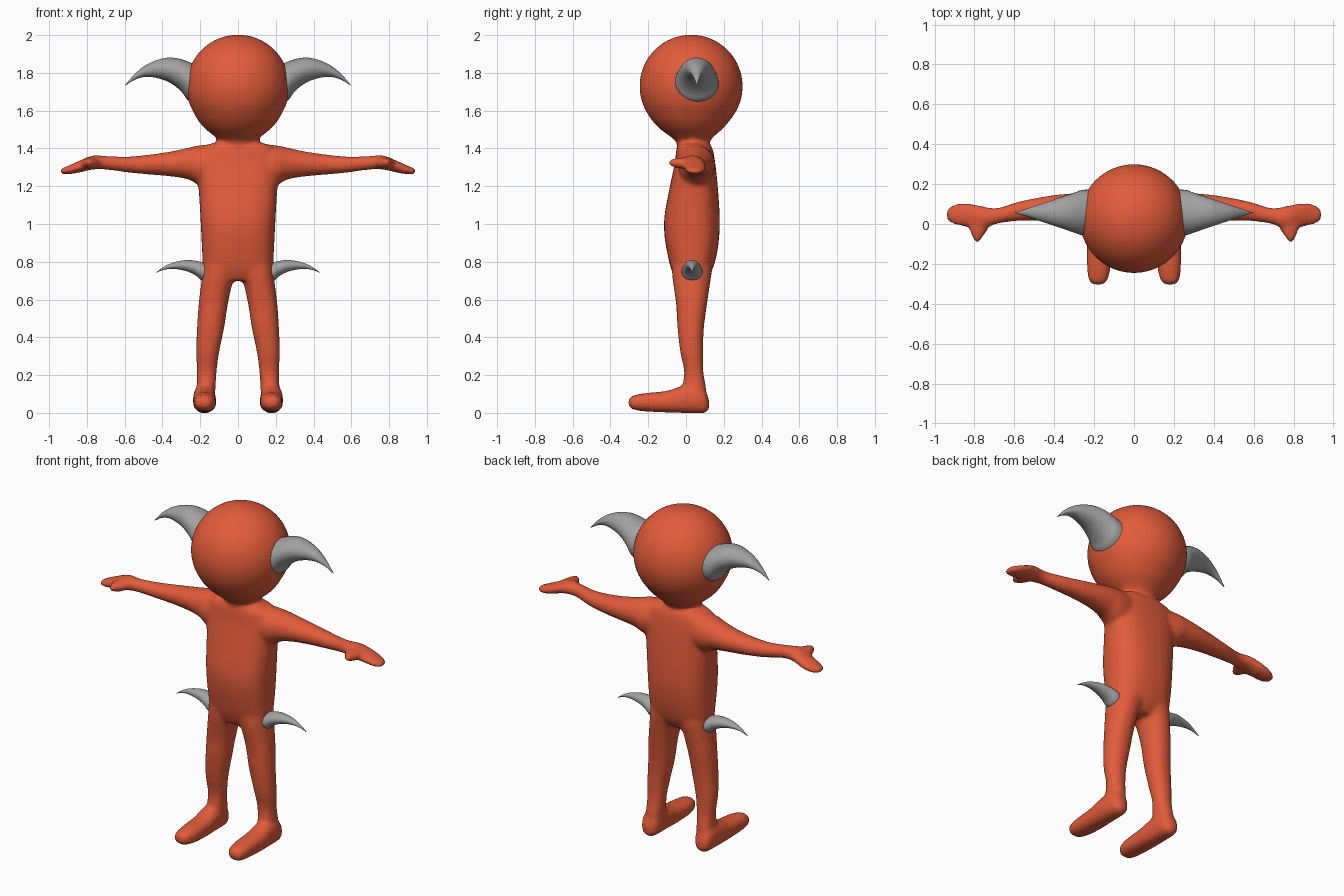
import bpy, bmesh, math


def material(name, rgb):
    m = bpy.data.materials.new(name)
    m.diffuse_color = (*rgb, 1)
    return m


RED = material("orange_red_skin", (0.76, 0.105, 0.042))
GREY = material("grey_horn", (0.36, 0.36, 0.36))


def refine(rows, n=4):
    """Smoothly interpolate the cross-section rows."""
    out = []
    for i in range(len(rows) - 1):
        p0, p1 = rows[max(i - 1, 0)], rows[i]
        p2, p3 = rows[i + 1], rows[min(i + 2, len(rows) - 1)]
        for k in range(n):
            t = k / n
            out.append([0.5 * (2 * b + (c - a) * t + (2 * a - 5 * b + 4 * c - d) * t * t
                               + (3 * b - a - 3 * c + d) * t ** 3)
                        for a, b, c, d in zip(p0, p1, p2, p3)])
    return out + [list(rows[-1])]


def loft(bm, axis, rows, side=1, power=2.0, seg=32):
    """Skin oval sections; row = position, then min/max along the other two axes."""
    rings = []
    for t, a0, a1, b0, b1 in refine(rows):
        ring = []
        for k in range(seg):
            ang = 2 * math.pi * k / seg
            c, s = math.cos(ang), math.sin(ang)
            c = math.copysign(abs(c) ** (2 / power), c)
            s = math.copysign(abs(s) ** (2 / power), s)
            a = (a0 + a1) / 2 + c * (a1 - a0) / 2
            b = (b0 + b1) / 2 + s * (b1 - b0) / 2
            x, y, z = {"x": (t, a, b), "y": (a, t, b), "z": (a, b, t)}[axis]
            ring.append(bm.verts.new((x * side, y, z)))
        rings.append(ring)
    faces = [bm.faces.new(rings[0]), bm.faces.new(rings[-1])]
    for r, q in zip(rings, rings[1:]):
        for k in range(seg):
            j = (k + 1) % seg
            faces.append(bm.faces.new((r[k], r[j], q[j], q[k])))
    bmesh.ops.recalc_face_normals(bm, faces=faces)


def finish(bm, name, mat):
    me = bpy.data.meshes.new(name)
    bm.to_mesh(me)
    bm.free()
    me.materials.append(mat)
    for p in me.polygons:
        p.use_smooth = True
    ob = bpy.data.objects.new(name, me)
    bpy.context.collection.objects.link(ob)
    return ob


body = bmesh.new()

# torso
loft(body, "z", [
    (0.70, -0.17, 0.17, -0.05, 0.10),
    (0.76, -0.185, 0.185, -0.078, 0.14),
    (0.85, -0.19, 0.19, -0.10, 0.165),
    (0.95, -0.195, 0.195, -0.115, 0.177),
    (1.05, -0.20, 0.20, -0.113, 0.178),
    (1.20, -0.21, 0.21, -0.085, 0.168),
    (1.32, -0.225, 0.225, -0.06, 0.155),
    (1.40, -0.20, 0.20, -0.05, 0.14),
    (1.432, -0.12, 0.12, -0.03, 0.115)], power=2.5)

# neck flaring into the round head
loft(body, "z", [
    (1.36, -0.11, 0.11, -0.045, 0.12),
    (1.43, -0.105, 0.105, -0.05, 0.125),
    (1.46, -0.12, 0.12, -0.08, 0.145),
    (1.51, -0.18, 0.18, -0.145, 0.20),
    (1.57, -0.225, 0.225, -0.195, 0.245),
    (1.64, -0.25, 0.25, -0.225, 0.27)])
head = bmesh.ops.create_uvsphere(body, u_segments=48, v_segments=32, radius=0.273)["verts"]
for v in head:
    v.co.y += 0.027
    v.co.z += 1.729

for s in (1, -1):
    # leg
    loft(body, "z", [
        (0.04, 0.125, 0.225, -0.01, 0.11),
        (0.12, 0.12, 0.22, -0.02, 0.108),
        (0.22, 0.113, 0.217, -0.01, 0.092),
        (0.32, 0.10, 0.222, -0.03, 0.09),
        (0.45, 0.073, 0.217, -0.045, 0.095),
        (0.58, 0.053, 0.208, -0.053, 0.112),
        (0.70, 0.025, 0.193, -0.07, 0.13),
        (0.78, -0.01, 0.185, -0.075, 0.14),
        (0.86, 0.0, 0.17, -0.06, 0.13)], s, 2.2)
    # foot
    loft(body, "y", [
        (-0.305, 0.16, 0.20, 0.04, 0.07),
        (-0.285, 0.135, 0.225, 0.02, 0.09),
        (-0.22, 0.118, 0.235, 0.008, 0.104),
        (-0.10, 0.115, 0.238, 0.002, 0.117),
        (-0.03, 0.118, 0.238, 0.0, 0.14),
        (0.05, 0.12, 0.235, -0.002, 0.15),
        (0.10, 0.13, 0.225, 0.0, 0.12),
        (0.122, 0.16, 0.20, 0.02, 0.07)], s, 2.4)
    # arm and flat hand
    loft(body, "x", [
        (0.10, -0.04, 0.14, 1.20, 1.425),
        (0.20, -0.04, 0.155, 1.205, 1.417),
        (0.26, -0.02, 0.155, 1.235, 1.405),
        (0.34, 0.0, 0.152, 1.25, 1.387),
        (0.45, 0.015, 0.138, 1.26, 1.37),
        (0.58, 0.015, 0.112, 1.272, 1.357),
        (0.69, 0.0, 0.08, 1.287, 1.36),
        (0.77, -0.03, 0.092, 1.288, 1.363),
        (0.84, -0.015, 0.105, 1.272, 1.335),
        (0.90, -0.003, 0.10, 1.263, 1.308),
        (0.932, 0.015, 0.08, 1.265, 1.295),
        (0.94, 0.03, 0.065, 1.27, 1.288)], s)
    # thumb
    loft(body, "y", [
        (-0.092, 0.775, 0.797, 1.315, 1.335),
        (-0.07, 0.762, 0.808, 1.302, 1.345),
        (-0.03, 0.735, 0.825, 1.292, 1.352),
        (0.03, 0.72, 0.84, 1.292, 1.348)], s)

# fuse the body into one soft skin
ob = finish(body, "body", RED)
rm = ob.modifiers.new("fuse", "REMESH")
rm.mode = "VOXEL"
rm.voxel_size = 0.011
rm.use_smooth_shade = True
sm = ob.modifiers.new("soften", "SMOOTH")
sm.factor = 0.5
sm.iterations = 8

# horn profile: distance, bottom and top heights relative to the tip
HORN = [(0.20, -0.10, 0.10), (0.26, -0.085, 0.123), (0.29, -0.046, 0.134),
        (0.32, -0.015, 0.142), (0.36, 0.013, 0.146), (0.40, 0.030, 0.141),
        (0.45, 0.042, 0.125), (0.50, 0.043, 0.098), (0.55, 0.027, 0.056),
        (0.596, -0.002, 0.002)]


def horn(name, side, tip_x, tip_z, y, half_depth, sx, sz):
    bm = bmesh.new()
    rows = []
    for x, lo, hi in HORN:
        r = max(0.002, half_depth * min(1.0, (0.596 - x) / 0.346))
        rows.append((tip_x + (x - 0.596) * sx, y - r, y + r, tip_z + lo * sz, tip_z + hi * sz))
    loft(bm, "x", rows, side)
    finish(bm, name, GREY)


for s, label in ((1, "left"), (-1, "right")):
    horn("head_horn_" + label, s, 0.596, 1.735, 0.057, 0.117, 1.0, 1.0)
    horn("hip_horn_" + label, s, 0.435, 0.742, 0.032, 0.056, 0.72, 0.46)
